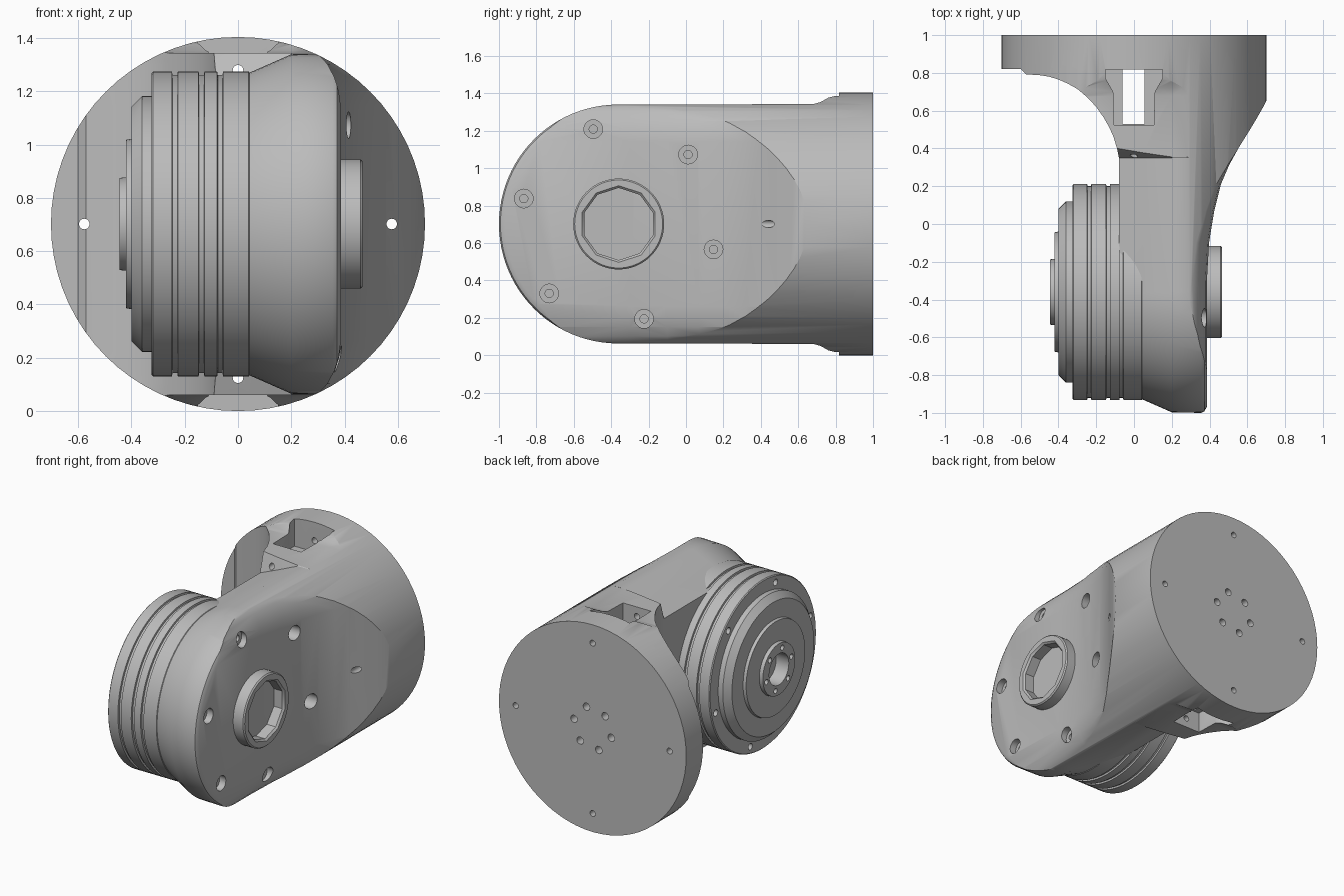
import bpy, bmesh
from math import sin, cos, pi, radians
from mathutils import Vector

if "Cube" in bpy.data.objects:
    bpy.data.objects.remove(bpy.data.objects["Cube"], do_unlink=True)

CY, CZ = -0.36, 0.702        # joint axis position
R = 0.702                    # mounting disc radius

grey = bpy.data.materials.new("machined_grey")
grey.use_nodes = True
grey.diffuse_color = (0.5, 0.5, 0.5, 1)
grey.node_tree.nodes["Principled BSDF"].inputs["Base Color"].default_value = (0.5, 0.5, 0.5, 1)


def loft(name, rings):
    """Skin a closed solid over rings of equal point count."""
    bm = bmesh.new()
    loops = [[bm.verts.new(p) for p in ring] for ring in rings]
    n = len(loops[0])
    for a, b in zip(loops, loops[1:]):
        for i in range(n):
            j = (i + 1) % n
            bm.faces.new((a[i], a[j], b[j], b[i]))
    bm.faces.new(loops[0])
    bm.faces.new(loops[-1])
    bmesh.ops.recalc_face_normals(bm, faces=bm.faces)
    mesh = bpy.data.meshes.new(name)
    bm.to_mesh(mesh)
    bm.free()
    mesh.materials.append(grey)
    ob = bpy.data.objects.new(name, mesh)
    bpy.context.collection.objects.link(ob)
    return ob


def lathe(name, profile, axis, centre, seg=64, phase=0.0):
    """Turn (position, radius) pairs about the x or y axis."""
    c = Vector(centre)
    rings = []
    for t, r in profile:
        ring = []
        for i in range(seg):
            a = phase + 2 * pi * i / seg
            u, v = r * cos(a), r * sin(a)
            ring.append(c + Vector((t, u, v) if axis == "x" else (u, t, v)))
        rings.append(ring)
    return loft(name, rings)


def prism(name, pts, lo, hi):
    return loft(name, [[(x, y, z) for x, y in pts] for z in (lo, hi)])


def activate(ob):
    bpy.ops.object.select_all(action="DESELECT")
    ob.select_set(True)
    bpy.context.view_layer.objects.active = ob


def combine(ob, tools, operation="DIFFERENCE"):
    """Apply booleans and discard the tools."""
    activate(ob)
    for tool in tools:
        mod = ob.modifiers.new("bool", "BOOLEAN")
        mod.operation, mod.solver, mod.object = operation, "EXACT", tool
        bpy.ops.object.modifier_apply(modifier=mod.name)
        bpy.data.objects.remove(tool, do_unlink=True)


def hole_ring(count, radius, start, profile, axis, centre, seg=16):
    """Drills spaced evenly round a bolt circle."""
    drills = []
    for k in range(count):
        a = radians(start) + 2 * pi * k / count
        u, v = radius * cos(a), radius * sin(a)
        off = Vector((0, u, v) if axis == "x" else (u, 0, v))
        drills.append(lathe("drill", profile, axis, Vector(centre) + off, seg))
    return drills


joint = (0, CY, CZ)
hub = (0, 0, CZ)

# Arm and mounting disc: plan shape, outer flank rounding off towards top and bottom
inner = [(-0.75, 1.05), (-0.75, 0.82), (-0.6, 0.82), (-0.57, 0.792), (-0.5, 0.788), (-0.45, 0.78),
         (-0.4, 0.765), (-0.35, 0.743), (-0.3, 0.715), (-0.25, 0.673), (-0.2, 0.62), (-0.16, 0.563),
         (-0.13, 0.51), (-0.108, 0.46), (-0.09, 0.4), (-0.08, 0.35), (-0.08, -1.1)]
outer = [(0.386, -1.1), (0.386, -0.3), (0.397, -0.1), (0.425, 0.07), (0.46, 0.21), (0.505, 0.315),
         (0.555, 0.405), (0.605, 0.485), (0.65, 0.56), (0.69, 0.63), (0.72, 0.69), (0.75, 1.05)]
rounding = [(0.44, 0), (0.5, 0.008), (0.55, 0.024), (0.6, 0.05), (0.72, 0.16)]
levels = [(-h, s) for h, s in reversed(rounding)] + rounding
arm_body = loft("arm_body", [
    [(x, y, CZ + h) for x, y in inner] + [(x - s, y, CZ + h) for x, y in outer]
    for h, s in levels])


# Side shape: round nose and tapering straight sides, a step up, then a flare to the disc
def side_ring(x, r):
    nose = [(CY + r * cos(a), r * sin(a)) for a in (pi / 2 + pi * i / 48 for i in range(49))]
    step = 0.35 + min(0.05, max(0.005, 0.05 * (0.2 - x) / 0.28))
    rear = [(0.35, r), (step, 0.641), (0.68, 0.641), (0.72, 0.652), (0.76, 0.675),
            (0.8, 0.685), (0.819, 0.688), (0.82, 0.75), (1.1, 0.75)]
    outline = nose + [(y, -h) for y, h in rear] + [(y, h) for y, h in reversed(rear)]
    return [(x, y, CZ + h) for y, h in outline]


side_shape = loft("side_shape", [side_ring(x, r) for x, r in (
    (-0.8, 0.515), (-0.085, 0.515), (0.05, 0.571), (0.2, 0.637), (0.355, 0.64), (0.372, 0.632),
    (0.388, 0.605), (0.8, 0.605))])
barrel = lathe("barrel", [(-1.2, R), (1.0, R)], "y", hub, 72)
combine(arm_body, [side_shape, barrel], "INTERSECT")

# Cable slot with top and bottom pockets
cutters = [prism("slot", [(-0.06, 0.53), (0.055, 0.53), (0.055, 0.819), (-0.06, 0.819)], -0.5, 2)]
half = [(0.105, 0.525), (0.11, 0.7), (0.15, 0.77), (0.15, 0.819)]
pocket_shape = half + [(-x, y) for x, y in reversed(half)]
for side in (1, -1):
    cutters.append(prism("pocket", pocket_shape, CZ + side * 0.5, CZ + side * 0.9))
combine(arm_body, cutters)

# Counterbored screw holes on the outer face, dowel holes and bolt circle through the disc
combine(arm_body, hole_ring(6, 0.525, 45, [(0.28, 0.022), (0.34, 0.022), (0.34, 0.05), (0.7, 0.05)],
                            "x", joint, 20)
        + hole_ring(4, 0.577, 0, [(0.3, 0.02), (1.2, 0.02)], "y", hub)
        + hole_ring(6, 0.142, 11, [(0.88, 0.025), (1.2, 0.025)], "y", hub))

# Drum: grooved rim, chamfered step, plate and bored hub
rim = 0.572
profile = [(0.08, rim - 0.006), (0.045, rim - 0.006), (0.04, rim)]
for g in (-0.067, -0.137, -0.237):
    profile += [(g + 0.011, rim), (g + 0.009, rim - 0.012), (g - 0.009, rim - 0.012), (g - 0.011, rim)]
profile += [(-0.319, rim), (-0.325, rim - 0.006), (-0.325, 0.48), (-0.36, 0.48), (-0.4, 0.44),
            (-0.4, 0.32), (-0.42, 0.316), (-0.42, 0.175), (-0.445, 0.173), (-0.445, 0.105), (-0.35, 0.105)]
drum = lathe("drum", profile, "x", joint, 80)
combine(drum, hole_ring(6, 0.523, 45, [(-0.5, 0.022), (-0.28, 0.022)], "x", joint)
        + hole_ring(6, 0.138, 45, [(-0.6, 0.018), (-0.4, 0.018)], "x", joint, 12))

# Boss with a ten-sided socket
boss = lathe("boss", [(0.3, 0.243), (0.459, 0.243), (0.467, 0.235)], "x", joint, 64)
combine(boss, [lathe("socket", [(0.387, 0.193), (0.455, 0.193), (0.475, 0.213)], "x", joint, 10, pi / 2)])

for ob in (arm_body, drum, boss):
    activate(ob)
    bpy.ops.object.shade_smooth_by_angle(angle=radians(32))
